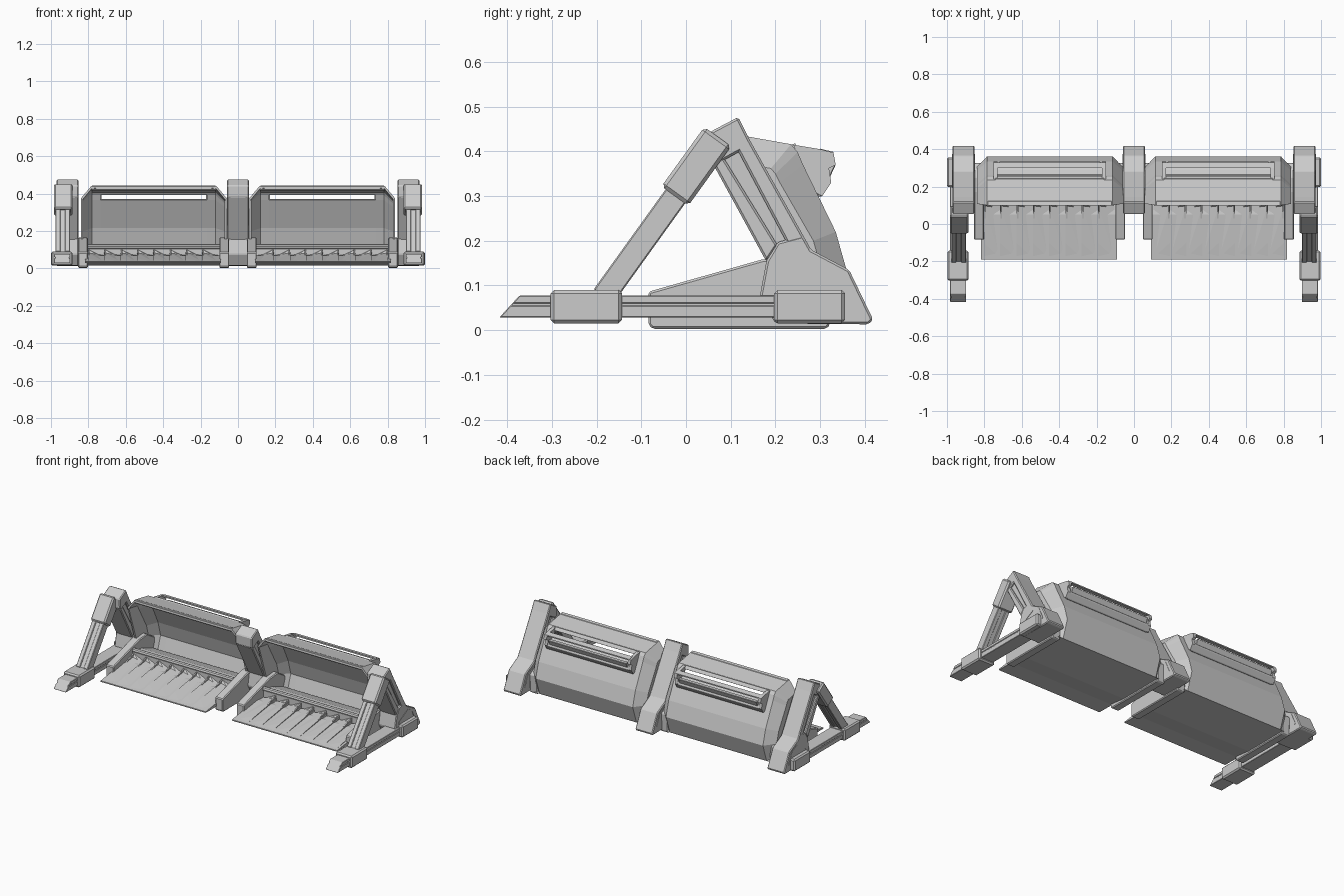
import bpy, bmesh, math
from mathutils import Vector

if "Cube" in bpy.data.objects:
    bpy.data.objects.remove(bpy.data.objects["Cube"])


def finish(name, bm, mirror=True, bevel=0.0, shell=0.0):
    bmesh.ops.recalc_face_normals(bm, faces=bm.faces)
    me = bpy.data.meshes.new(name)
    bm.to_mesh(me)
    bm.free()
    ob = bpy.data.objects.new(name, me)
    bpy.context.collection.objects.link(ob)
    if shell:
        m = ob.modifiers.new("shell", 'SOLIDIFY')
        m.thickness = shell
        m.offset = -1
    if bevel:
        m = ob.modifiers.new("bevel", 'BEVEL')
        m.width = bevel
        m.segments = 1
        m.limit_method = 'ANGLE'
    if mirror:
        m = ob.modifiers.new("mirror", 'MIRROR')
        m.use_mirror_merge = False
    return ob


def prism(name, pts, x0, x1, mirror=True, bevel=0.005):
    """Extrude a (y, z) outline from x0 to x1."""
    bm = bmesh.new()
    a = [bm.verts.new((x0, y, z)) for y, z in pts]
    b = [bm.verts.new((x1, y, z)) for y, z in pts]
    bm.faces.new(a)
    bm.faces.new(b[::-1])
    n = len(pts)
    for i in range(n):
        j = (i + 1) % n
        bm.faces.new((a[i], b[i], b[j], a[j]))
    return finish(name, bm, mirror, bevel)


def box(name, y0, y1, z0, z1, x0, x1, bevel=0.005):
    return prism(name, [(y0, z0), (y1, z0), (y1, z1), (y0, z1)], x0, x1, True, bevel)


def strip(name, p, q, o0, o1, x0, x1, mirror=True, bevel=0.003):
    """Bar along the line p-q in the yz plane, between side offsets o0 and o1."""
    p, q = Vector(p), Vector(q)
    d = (q - p).normalized()
    n = Vector((-d.y, d.x))
    return prism(name, [p + n * o0, q + n * o0, q + n * o1, p + n * o1], x0, x1, mirror, bevel)


def hull(name, pts):
    bm = bmesh.new()
    vs = [bm.verts.new(p) for p in pts]
    bmesh.ops.convex_hull(bm, input=vs)
    return finish(name, bm)


# Leaning towers: recessed web, two flanges, cap, foot and foot trim
WEB = [(.055, .443), (.115, .475), (.28, .18), (.27, .1), (.18, .1), (.18, .155), (.057, .38)]
CAP = [(.053, .443), (.117, .477), (.148, .415), (.07, .372), (.055, .38)]
FOOT = [(.18, .155), (.205, .197), (.262, .212), (.28, .18), (.365, .135),
        (.419, .023), (.408, .013), (.2, .015), (.165, .075)]
TRIM = [(.193, .07), (.2, .108), (.29, .155), (.342, .132), (.375, .057),
        (.362, .057), (.333, .122), (.29, .142), (.21, .1), (.205, .07)]


def tower(prefix, cx, mirror):
    def part(tag, pts, h, bev=0.005):
        prism(prefix + tag, pts, cx - h, cx + h, mirror, bev)
    part("_web", WEB, .045)
    part("_cap", CAP, .058)
    part("_rear_flange", [(.085, .46), (.115, .475), (.28, .18), (.238, .172)], .058)
    part("_front_flange", [(.056, .38), (.085, .385), (.205, .19), (.18, .153)], .058)
    part("_foot", FOOT, .059)
    part("_foot_trim", TRIM, .061, 0)


tower("end_tower", .912, True)
tower("middle_tower", 0, False)

# Ground rails with slanted tips, and their sleeves
for tag, z0, z1, h in [("web", .028, .077, .039), ("lower_flange", .028, .055, .043),
                       ("upper_flange", .06, .077, .043)]:
    tip = lambda z: -.418 + (z - .028) * .92
    prism("ground_rail_" + tag, [(tip(z0), z0), (.34, z0), (.34, z1), (tip(z1), z1)],
          .94 - h, .94 + h, True, .002)
box("front_rail_sleeve", -.303, -.143, .015, .09, .885, .998, .008)
box("rear_rail_sleeve", .197, .356, .015, .09, .885, 1.0, .008)

# Diagonal braces, grooved on the front and rear, with their upper sleeves
B0, B1 = (-.185, .075), (.045, .395)
strip("brace_web", B0, B1, -.021, .021, .905, .969)
strip("brace_outer_side", B0, B1, -.027, .027, .95, .977)
strip("brace_inner_side", B0, B1, -.027, .027, .897, .924)
strip("brace_sleeve", (-.025, .3), (.071, .433), -.037, .037, .885, .985, True, .008)

# Curved hood: central panels, angled end panels, end walls; slot left open
CX = .45
MID = [(.10, .44), (.235, .416), (.25, .398), (.262, .37), (.335, .22), (.362, .125), (.325, .016)]
END = [(.108, .375), (.19, .362), (.2, .35), (.21, .33), (.285, .2), (.305, .13), (.28, .02)]
bm = bmesh.new()
cols = [[bm.verts.new((CX + dx, y, z)) for y, z in prof] for dx, prof in
        [(-.39, END), (-.335, MID), (-.285, MID), (.285, MID), (.335, MID), (.39, END)]]
for c in range(5):
    for r in range(6):
        if (c, r) != (2, 2):
            bm.faces.new((cols[c][r], cols[c + 1][r], cols[c + 1][r + 1], cols[c][r + 1]))
for c, dx in ((0, -.39), (5, .39)):
    low = bm.verts.new((CX + dx, .16, .022))
    mid = bm.verts.new((CX + dx, .18, .15))
    bm.faces.new(cols[c] + [low, mid])
finish("hood", bm, shell=.012)

# Lip along the hood's front edge
prism("hood_lip", [(.098, .443), (.125, .438), (.122, .415), (.1, .418)], CX - .335, CX + .335)

# Rear rack around the slot: upper bar, lower body with a ledge, end brackets
prism("rack_edge", [(.236, .415), (.244, .418), (.256, .4), (.25, .396)], CX - .29, CX + .29, True, 0)
prism("rack_upper_bar", [(.3, .406), (.33, .399), (.33, .392), (.3, .397)], CX - .29, CX + .29, True, 0)
prism("rack_body", [(.264, .365), (.288, .358), (.318, .345), (.325, .33), (.305, .3), (.297, .298)],
      CX - .29, CX + .29, True, .002)
prism("rack_ledge", [(.31, .37), (.335, .37), (.32, .338), (.305, .345)], CX - .27, CX + .27, True, .002)
BRACKET = [(.24, .415), (.3, .405), (.33, .397), (.335, .37), (.32, .362), (.325, .33),
           (.305, .3), (.285, .31)]
for s in (-1, 1):
    x = CX + s * .29
    prism("rack_bracket", BRACKET, x - .01, x + .01, True, 0)

# Side skirts beside each table
SKIRT = [(-.084, .012), (-.075, .003), (.315, .003), (.322, .012), (.325, .12), (.25, .165),
         (.17, .158), (-.084, .086)]
prism("inner_skirt", SKIRT, .047, .1, True, .005)
prism("outer_skirt", SKIRT, .802, .855, True, .005)

# Table with raised shingles, low fingers and teeth, and a crossbar
TX0, TX1, N = .09, .818, 8
prism("table", [(-.19, .03), (-.19, .037), (.05, .07), (.28, .045), (.327, .016), (.03, .016),
                (-.08, .029)], TX0, TX1, True, .001)
step = (TX1 - TX0 - .03) / N
for i in range(N):
    a = TX0 + .015 + i * step
    b = a + step
    hull("table_shingle", [(a, -.18, .037), (b, -.18, .038), (a, .1, .07), (b, .1, .084),
                           (b, -.1, .053), (b, -.18, .031), (b, .1, .06)])
    prism("finger", [(.03, .074), (.105, .1), (.11, .07), (.03, .066)], b - .01, b - .003, True, 0)
    hull("tooth", [(a + .02, .11, .07), (b - .01, .11, .07), (b - .01, .11, .098),
                   (a + .03, .085, .068), (b - .01, .085, .07)])
prism("crossbar", [(.115 + .014 * math.cos(k * math.pi / 4), .116 + .014 * math.sin(k * math.pi / 4))
                   for k in range(8)], TX0, TX1, True, 0)
prism("crossbar_backing", [(.11, .065), (.11, .108), (.19, .1), (.3, .06)], TX0, TX1, True, 0)
